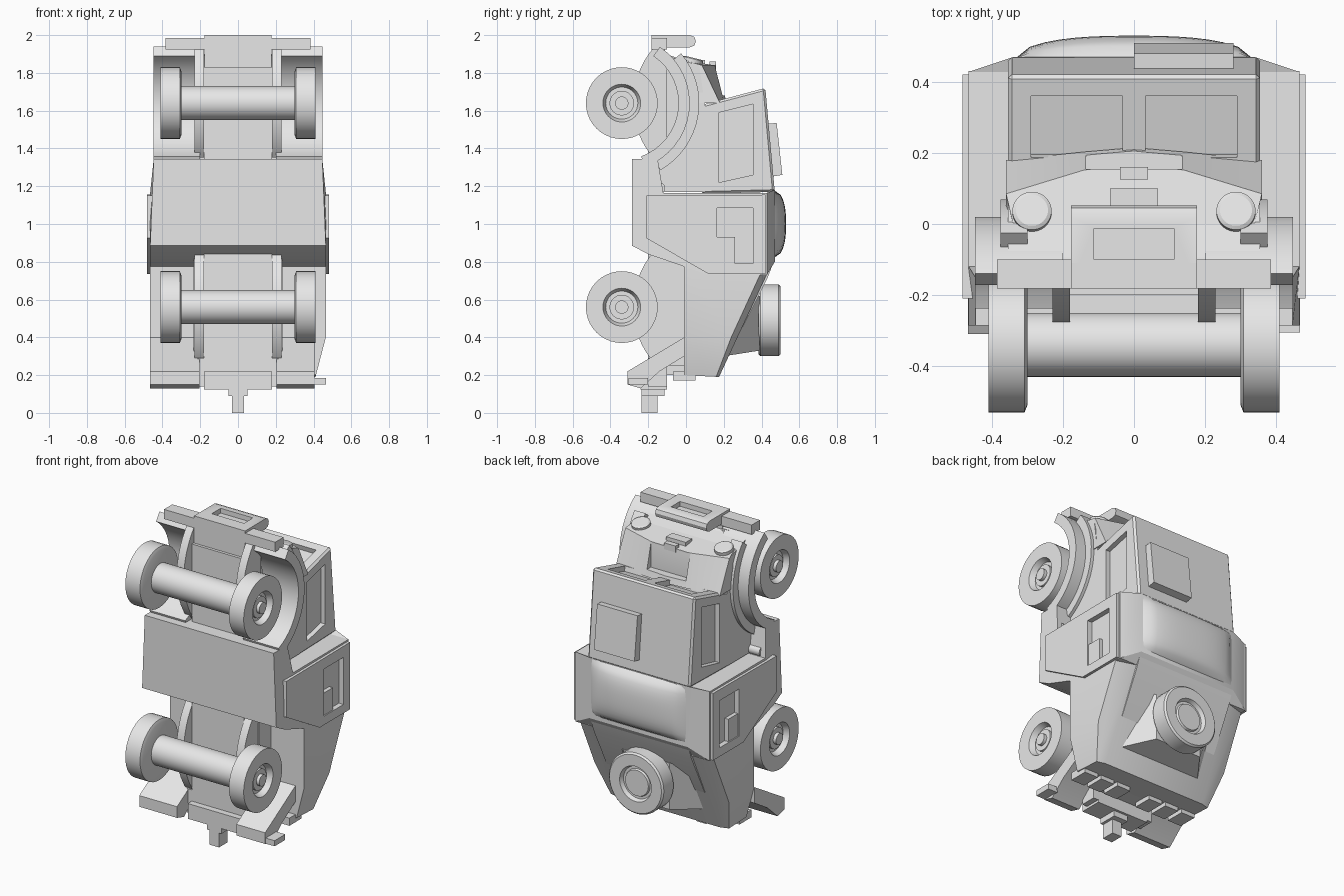
import bpy, bmesh
from math import sin, cos, pi, radians
from mathutils import Vector, Matrix

old = bpy.data.objects.get("Cube")
if old:
    bpy.data.objects.remove(old)

GREY = (0.8, 0.8, 0.8, 1)
mat = bpy.data.materials.new("plain grey")
mat.use_nodes = True
mat.diffuse_color = GREY
mat.node_tree.nodes["Principled BSDF"].inputs["Base Color"].default_value = GREY


def finish(name, bm, mirror=False):
    bmesh.ops.recalc_face_normals(bm, faces=bm.faces)
    me = bpy.data.meshes.new(name)
    bm.to_mesh(me)
    bm.free()
    me.materials.append(mat)
    ob = bpy.data.objects.new(name, me)
    bpy.context.collection.objects.link(ob)
    if mirror:
        ob.modifiers.new("mirror", 'MIRROR')
    return ob


def loft(name, rings, mirror=False):
    """Skin a list of equal-length closed rings and cap both ends."""
    bm = bmesh.new()
    vs = [[bm.verts.new(p) for p in r] for r in rings]
    n = len(rings[0])
    for a, b in zip(vs, vs[1:]):
        for i in range(n):
            j = (i + 1) % n
            bm.faces.new((a[i], a[j], b[j], b[i]))
    bm.faces.new(vs[0])
    bm.faces.new(vs[-1])
    return finish(name, bm, mirror)


def prism(name, pts, x0, x1, mirror=False):
    """Extrude a (y, z) side profile across x."""
    return loft(name, [[(x, y, z) for y, z in pts] for x in (x0, x1)], mirror)


def box(name, x, y, z, mirror=False):
    return prism(name, [(y[0], z[0]), (y[1], z[0]), (y[1], z[1]), (y[0], z[1])], *x, mirror)


def lathe(name, prof, centre, axis, mirror=False, n=40):
    """Turn a (radius, height) profile about the given axis."""
    rot = Vector((0, 0, 1)).rotation_difference(Vector(axis)).to_matrix()
    rings = [[Vector(centre) + rot @ Vector((r * cos(2 * pi * i / n), r * sin(2 * pi * i / n), h))
              for i in range(n)] for r, h in prof]
    return loft(name, rings, mirror)


def arc(cy, cz, r, a0, a1, n=16):
    return [(cy + r * cos(radians(a0 + (a1 - a0) * i / n)),
             cz + r * sin(radians(a0 + (a1 - a0) * i / n))) for i in range(n + 1)]


def apply_mod(ob, mod):
    bpy.context.view_layer.objects.active = ob
    bpy.ops.object.modifier_apply(modifier=mod.name)


def cut(ob, cutter):
    for m in list(cutter.modifiers):
        apply_mod(cutter, m)
    m = ob.modifiers.new("cut", 'BOOLEAN')
    m.object = cutter
    m.solver = 'EXACT'
    apply_mod(ob, m)
    bpy.data.objects.remove(cutter)


def bevel(ob, width, segments=1):
    m = ob.modifiers.new("bevel", 'BEVEL')
    m.width, m.segments = width, segments
    apply_mod(ob, m)


AXLE_Y, FRONT_Z, REAR_Z = -0.34, 1.64, 0.56

# Middle hull with sloped roof edges
hull = prism("middle_hull", [(-0.285, 1.345), (-0.285, 0.885), (-0.2, 0.84), (0.12, 0.73),
                             (0.43, 0.73), (0.43, 1.165), (-0.12, 1.165), (-0.15, 1.345)], -0.465, 0.465)
for v in hull.data.vertices:
    if v.co.z > 1.3:
        v.co.x *= 0.96
loft("hull_roof", [[(-0.465, 0.428, 0.73), (0.465, 0.428, 0.73), (0.465, 0.428, 1.165), (-0.465, 0.428, 1.165)],
                   [(-0.34, 0.47, 0.8), (0.34, 0.47, 0.8), (0.34, 0.47, 1.18), (-0.34, 0.47, 1.18)]])

# Side doors with a recessed window and an inner box
for s in (-1, 1):
    door = prism("side_door", [(-0.21, 1.15), (0.42, 1.155), (0.42, 0.735), (0.12, 0.735), (-0.21, 0.925)],
                 s * 0.42, s * 0.482)
    pocket = lambda n: box(n, (s * 0.45, s * 0.5), (0.165, 0.355), (0.79, 1.085))
    cut(door, pocket("door_cutter"))
    cut(hull, pocket("hull_cutter"))
box("door_box", (0.44, 0.475), (0.165, 0.26), (0.79, 0.93), True)

# Pillow-shaped rear roof cover
bm = bmesh.new()
bmesh.ops.create_grid(bm, x_segments=16, y_segments=14, size=1)
for v in bm.verts:
    u, w = v.co.x, v.co.y
    v.co = (0.335 * u, 0.465 + 0.065 * ((1 - u ** 4) * (1 - w ** 4)) ** 0.5 * (1 - 0.25 * u * u - 0.25 * w * w),
            1.0 + 0.18 * w)
finish("rear_roof_cover", bm)

# Cabin with overhanging windscreen
cabin = prism("cabin", [(0.08, 1.63), (0.42, 1.72), (0.47, 1.17), (0.08, 1.16)], -0.355, 0.355)
bevel(cabin, 0.012)
tilt = Matrix.Rotation(radians(14.8), 4, 'X')
for x0, x1 in ((-0.29, -0.033), (0.033, 0.29)):
    pane = box("pane_cutter", (x0, x1), (-0.09, 0.088), (-0.03, 0.1))
    pane.data.transform(Matrix.Translation((0, 0.275, 1.68)) @ tilt)
    cut(cabin, pane)
for s in (-1, 1):
    cut(cabin, prism("window_cutter", [(0.175, 1.22), (0.355, 1.26), (0.355, 1.635), (0.175, 1.59)],
                     s * 0.325, s * 0.4))
prism("roof_hatch", [(0.43, 1.53), (0.48, 1.535), (0.51, 1.26), (0.45, 1.25)], 0, 0.28)

# Engine bay, sloped bonnet and wheel arches
bay = [(-0.115, 1.895), (0.07, 1.84), (0.1, 1.63), (0.1, 1.17), (-0.2, 1.17)]
prism("engine_bay", bay + arc(AXLE_Y, FRONT_Z, 0.35, -65, 48), -0.355, 0.355)
top = [(-0.36, 0.085), (-0.14, 0.152), (0, 0.168), (0.14, 0.152), (0.36, 0.085)]
back = [(-0.36, 0.18), (-0.14, 0.203), (0, 0.215), (0.14, 0.203), (0.36, 0.18)]
bonnet = loft("bonnet", [[(x, y, 1.64) for x, y in back] + [(0.36, 0, 1.64), (-0.36, 0, 1.64)],
                         [(x, y, 1.84) for x, y in top] + [(0.34, 0, 1.865), (-0.34, 0, 1.865)]])
cut(bonnet, box("scoop_cutter", (-0.135, 0.135), (0.155, 0.3), (1.68, 1.9)))
prism("front_fender", arc(AXLE_Y, FRONT_Z, 0.36, -70, 56) + arc(AXLE_Y, FRONT_Z, 0.3, 56, -70),
      0.2, 0.447, True)
prism("arch_wall", arc(AXLE_Y, FRONT_Z, 0.41, -60, 40) + arc(AXLE_Y, FRONT_Z, 0.33, 40, -60),
      0.3, 0.375, True)
lathe("headlight", [(0.055, 0), (0.055, 0.03), (0.045, 0.036)], (0.287, 0.03, 1.845), (0, 0.25, 1), True)
box("nose_catch", (-0.04, 0.04), (0.125, 0.16), (1.82, 1.86))
box("nose_vent", (-0.068, 0.068), (0.04, 0.1), (1.83, 1.868))
lathe("side_knob", [(0.03, 0.3), (0.03, 0.43)], (0, -0.14, 1.19), (1, 0, 0), True, 20)

# Chassis spine, front bumper and winch housing
box("front_chassis", (-0.18, 0.18), (-0.2, 0), (1.2, 1.83))
box("bumper_mount", (-0.177, 0.177), (-0.182, -0.11), (1.8, 2.0))
box("front_bumper", (-0.385, 0.385), (-0.182, -0.1), (1.925, 1.985))
winch = prism("winch_housing", [(-0.175, 1.935), (0.02, 1.935), (0.045, 1.945), (0.052, 1.968),
                                (0.045, 1.99), (0.02, 2.0), (-0.175, 2.0)], -0.177, 0.177)
cut(winch, box("winch_cutter", (-0.112, 0.112), (-0.1, -0.012), (1.97, 2.1)))
box("rear_chassis", (-0.18, 0.18), (-0.2, 0.1), (0.2, 0.855))
box("rear_frame", (0.18, 0.235), (-0.13, 0.05), (0.25, 0.83), True)

# Rear hull, trimmed at the corners
bm = bmesh.new()
prof = [(-0.01, 0.78), (-0.01, 0.2), (0.175, 0.19), (0.44, 0.76)]
a, b = [[bm.verts.new((x, y, z)) for y, z in prof] for x in (-0.465, 0.465)]
for i in range(4):
    bm.faces.new((a[i], a[i - 1], b[i - 1], b[i]))
bm.faces.new(a)
bm.faces.new(b)
for s in (-1, 1):
    for co, no in (((s * 0.465, 0, 0.4), (s * 0.21, 0, -0.055)),
                   ((s * 0.465, 0.405, 0.76), (s * 0.3, 1, -0.46))):
        res = bmesh.ops.bisect_plane(bm, geom=bm.verts[:] + bm.edges[:] + bm.faces[:],
                                     plane_co=co, plane_no=no, clear_outer=True)
        bmesh.ops.holes_fill(bm, edges=[e for e in bm.edges if e.is_boundary])
finish("rear_hull", bm)
prism("upper_tail", [(0.3, 0.82), (0.468, 0.81), (0.43, 0.71), (0.3, 0.45)], -0.34, 0.34)

# Spare wheel on its wedge bracket
loft("spare_bracket", [[(-0.3, 0.2, 0.3), (0.3, 0.2, 0.3), (0.3, 0.34, 0.62), (-0.3, 0.34, 0.62)],
                       [(-0.16, 0.39, 0.33), (0.16, 0.39, 0.33), (0.16, 0.39, 0.62), (-0.16, 0.39, 0.62)]])
lathe("spare_wheel", [(0.18, 0.385), (0.19, 0.395), (0.19, 0.49), (0.18, 0.5), (0.11, 0.5),
                      (0.1, 0.475), (0.085, 0.475), (0.08, 0.487)], (0, 0, 0.49), (0, 1, 0))

# Mud flaps, rear bumper, lamps and tow hitch
flap = [(-0.31, 0.22), (-0.01, 0.4), (-0.01, 0.3), (-0.14, 0.22), (-0.24, 0.13), (-0.31, 0.15)]
prism("left_mud_flap", flap, 0.205, 0.405)
prism("right_mud_flap", flap, -0.205, -0.467)
box("flap_tip", (0.4, 0.467), (-0.305, -0.2), (0.15, 0.185))
box("rear_bumper", (-0.18, 0.18), (-0.24, -0.1), (0.125, 0.22))
box("bumper_bracket", (0.18, 0.215), (-0.2, -0.1), (0.14, 0.29), True)
box("tow_base", (-0.05, 0.05), (-0.235, -0.115), (0.09, 0.13))
box("tow_hitch", (-0.033, 0.033), (-0.235, -0.15), (0, 0.1))
for x in (0.07, 0.19, 0.31):
    box("rear_lamp", (x, x + 0.095), (-0.07, 0.05), (0.172, 0.22), True)

# Axles, leaf springs and wheels
TYRE = [(0.17, 0.3), (0.19, 0.308), (0.19, 0.41), (0.1, 0.41), (0.085, 0.375), (0.065, 0.375),
        (0.065, 0.39), (0.035, 0.39), (0.035, 0.41)]
for tag, z in (("front", FRONT_Z), ("rear", REAR_Z)):
    lathe(tag + "_axle", [(0.09, -0.31), (0.09, 0.31)], (0, AXLE_Y, z), (1, 0, 0))
    lathe(tag + "_wheel", TYRE, (0, AXLE_Y, z), (1, 0, 0), True)
    prism(tag + "_spring", arc(0.17, z, 0.45, 140, 220) + [(-0.1, z - 0.27), (-0.1, z + 0.27)],
          0.18, 0.23, True)

# Smooth the curved parts, keep hard edges sharp
for ob in bpy.context.view_layer.objects:
    ob.select_set(ob.type == 'MESH')
    if ob.type == 'MESH':
        bpy.context.view_layer.objects.active = ob
bpy.ops.object.shade_smooth_by_angle(angle=radians(30))
